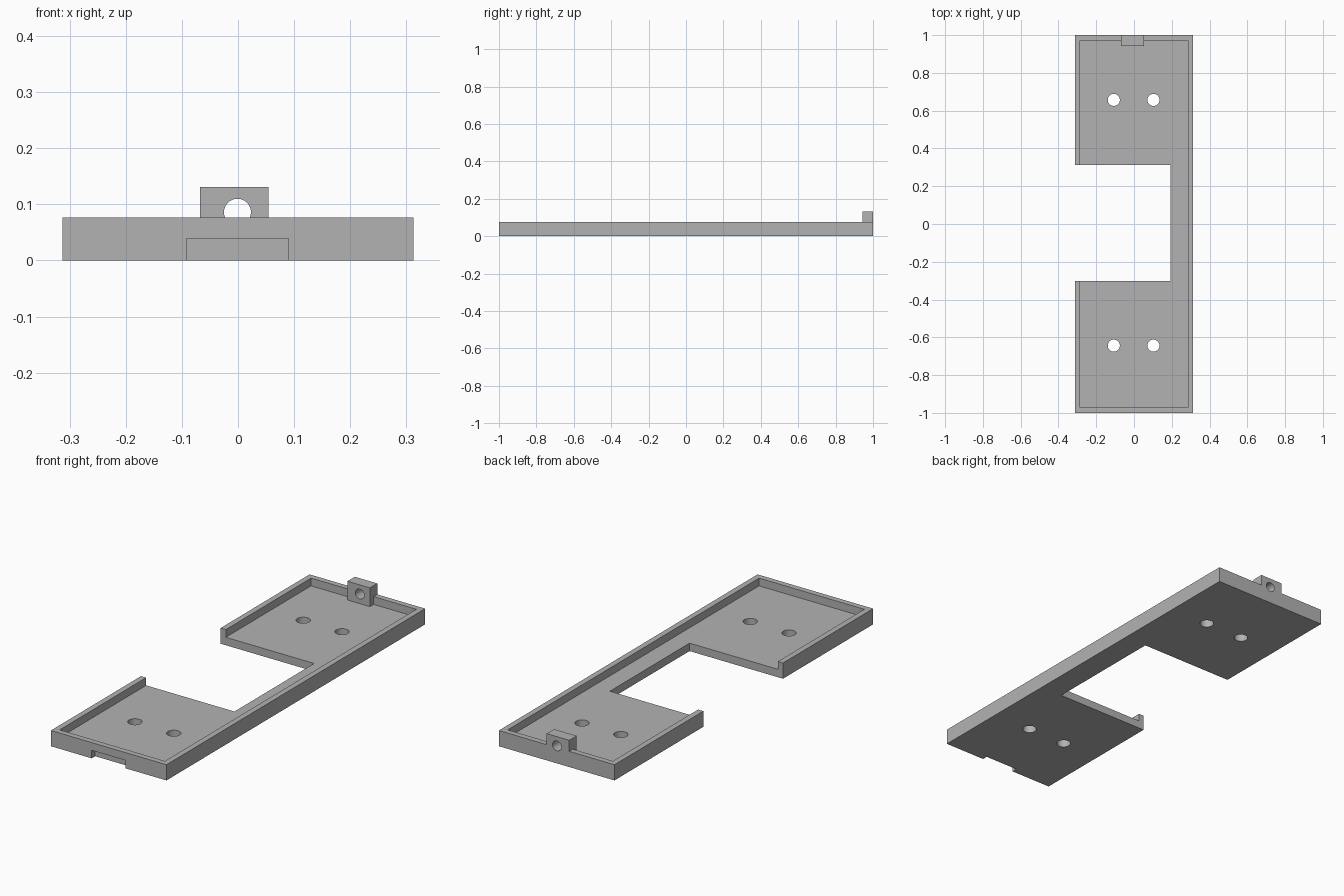
import bpy
import bmesh
from mathutils import Matrix, Vector

cube = bpy.data.objects.get("Cube")
if cube:
    bpy.data.objects.remove(cube, do_unlink=True)

HALF_X, HALF_Y = 0.313, 1.0
FLOOR, RIM = 0.039, 0.077
WALL = 0.028

grey = bpy.data.materials.new("plain grey")
grey.use_nodes = True
GREY = (0.45, 0.45, 0.45, 1)
grey.diffuse_color = GREY
grey.node_tree.nodes["Principled BSDF"].inputs["Base Color"].default_value = GREY


def to_object(name, bm):
    bmesh.ops.recalc_face_normals(bm, faces=bm.faces)
    mesh = bpy.data.meshes.new(name)
    bm.to_mesh(mesh)
    bm.free()
    mesh.materials.append(grey)
    obj = bpy.data.objects.new(name, mesh)
    bpy.context.collection.objects.link(obj)
    return obj


def box(name, low, high):
    low, high = Vector(low), Vector(high)
    bm = bmesh.new()
    bmesh.ops.create_cube(bm, size=1)
    bmesh.ops.scale(bm, vec=high - low, verts=bm.verts)
    bmesh.ops.translate(bm, vec=(low + high) / 2, verts=bm.verts)
    return to_object(name, bm)


def rod(name, centre, radius, length, axis):
    bm = bmesh.new()
    turn = Vector((0, 0, 1)).rotation_difference(Vector(axis)).to_matrix().to_4x4()
    bmesh.ops.create_cone(bm, cap_ends=True, segments=40, radius1=radius, radius2=radius,
                          depth=length, matrix=Matrix.Translation(centre) @ turn)
    return to_object(name, bm)


def combine(target, tool, operation):
    # Apply one boolean step and discard the tool
    mod = target.modifiers.new(operation.lower(), 'BOOLEAN')
    mod.operation, mod.object, mod.solver = operation, tool, 'EXACT'
    graph = bpy.context.evaluated_depsgraph_get()
    result = bpy.data.meshes.new_from_object(target.evaluated_get(graph))
    target.modifiers.clear()
    target.data = result
    bpy.data.objects.remove(tool, do_unlink=True)


# C-shaped tray body
tray = box("tray", (-HALF_X, -HALF_Y, 0), (HALF_X, HALF_Y, RIM))
combine(tray, box("side_opening", (-0.5, -0.303, -0.1), (0.193, 0.313, 0.2)), 'DIFFERENCE')

# Recess that leaves the floor and the outer rim
combine(tray, box("recess", (WALL - HALF_X, WALL - HALF_Y, FLOOR),
                  (HALF_X - WALL, HALF_Y - WALL, 0.2)), 'DIFFERENCE')

# Lug standing on the floor at the back wall
combine(tray, box("lug", (-0.068, 0.943, FLOOR - 0.01), (0.054, HALF_Y, 0.131)), 'UNION')
combine(tray, rod("lug_hole", (-0.001, 0.97, 0.086), 0.024, 0.2, (0, 1, 0)), 'DIFFERENCE')

# Notch under the front wall
combine(tray, box("front_notch", (-0.092, -1.1, -0.1), (0.09, WALL - HALF_Y - 0.001, FLOOR)),
        'DIFFERENCE')

# Screw holes, a pair in each bay
for y in (-0.644, 0.657):
    for x in (-0.107, 0.103):
        combine(tray, rod("screw_hole", (x, y, 0), 0.032, 0.3, (0, 0, 1)), 'DIFFERENCE')

# Flat faces with smooth hole walls
bpy.ops.object.select_all(action='DESELECT')
tray.select_set(True)
bpy.context.view_layer.objects.active = tray
bpy.ops.object.shade_smooth_by_angle()
